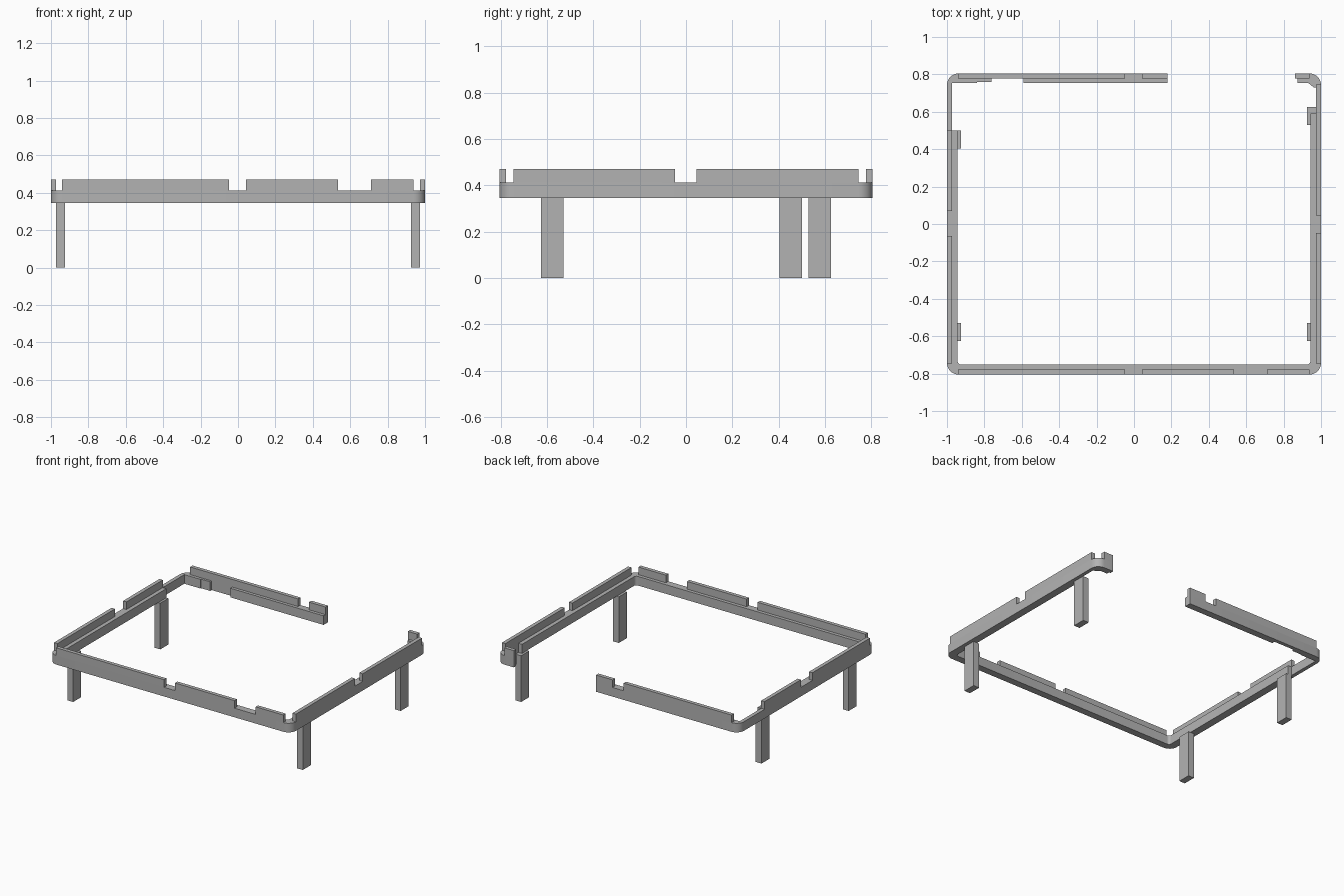
import bpy
import bmesh
from math import sin, cos, radians

cube = bpy.data.objects.get("Cube")
if cube:
    bpy.data.objects.remove(cube, do_unlink=True)

# Single grey material
grey = bpy.data.materials.new("plain grey")
grey.use_nodes = True
colour = (0.45, 0.45, 0.45, 1)
grey.diffuse_color = colour
grey.node_tree.nodes["Principled BSDF"].inputs["Base Color"].default_value = colour

X, Y = 1.0, 0.805            # outer half sizes
INX, INY = 0.943, 0.752      # inner half sizes
THIN = 0.028                 # thickness of lip and thin walls
BOTTOM, LEDGE, TOP = 0.345, 0.413, 0.47


def extrude(name, outline, z0, z1):
    """Solid prism from a closed outline."""
    bm = bmesh.new()
    face = bm.faces.new([bm.verts.new((x, y, z0)) for x, y in outline])
    result = bmesh.ops.extrude_face_region(bm, geom=[face])
    verts = [v for v in result["geom"] if isinstance(v, bmesh.types.BMVert)]
    bmesh.ops.translate(bm, verts=verts, vec=(0, 0, z1 - z0))
    bmesh.ops.recalc_face_normals(bm, faces=bm.faces)
    mesh = bpy.data.meshes.new(name)
    bm.to_mesh(mesh)
    bm.free()
    mesh.materials.append(grey)
    obj = bpy.data.objects.new(name, mesh)
    bpy.context.collection.objects.link(obj)
    return obj


def box(name, x0, x1, y0, y1, z0, z1):
    return extrude(name, [(x0, y0), (x1, y0), (x1, y1), (x0, y1)], z0, z1)


def corner(sx, sy, hx, hy, r, start, sweep=90, n=8):
    """Rounded corner of a rectangle in the quadrant (sx, sy)."""
    cx, cy = sx * (hx - r), sy * (hy - r)
    angles = [radians(start + sweep * i / n) for i in range(n + 1)]
    return [(cx + r * cos(a), cy + r * sin(a)) for a in angles]


# Open rim: outer edge runs round from the back gap, inner edge returns
outer = [(0.18, Y)]
for sx, sy, start in ((-1, 1, 90), (-1, -1, 180), (1, -1, 270), (1, 1, 0)):
    outer += corner(sx, sy, X, Y, 0.062, start)
outer.append((0.86, Y))

end_hook = [(0.86, Y - THIN), (0.873, Y - THIN), (0.873, 0.755), (0.93, 0.755),
            (0.962, 0.73), (X - THIN, 0.73), (X - THIN, 0.59), (INX, 0.59)]
front_inside = (corner(1, -1, INX, INY, 0.02, 0, -90)
                + corner(-1, -1, INX, INY, 0.02, 270, -90))
back_inside = [(-INX, 0.5), (THIN - X, 0.5), (THIN - X, 0.754), (-0.84, 0.754),
               (-0.84, 0.76), (-0.762, 0.76), (-0.762, Y - THIN),
               (-0.59, Y - THIN), (-0.59, 0.754), (0.18, 0.754)]
rim = extrude("rim", outer + end_hook + front_inside + back_inside, BOTTOM, LEDGE)
bpy.ops.object.select_all(action="DESELECT")
rim.select_set(True)
bpy.context.view_layer.objects.active = rim
bpy.ops.object.shade_smooth_by_angle(angle=radians(30))

# Raised lip sections along the outer edge
for i, (a, b) in enumerate(((-0.94, -0.048), (0.043, 0.535), (0.71, 0.938))):
    box(f"front_lip_{i + 1}", a, b, -Y, THIN - Y, LEDGE, TOP)
for i, (a, b) in enumerate(((-0.94, -0.048), (0.043, 0.18), (0.86, 0.938))):
    box(f"back_lip_{i + 1}", a, b, Y - THIN, Y, LEDGE, TOP)
for i, (a, b) in enumerate(((-0.745, -0.047), (0.045, 0.745))):
    box(f"left_lip_{i + 1}", X - THIN, X, a, b, LEDGE, TOP)
for i, (a, b) in enumerate(((-0.745, -0.065), (0.07, 0.5))):
    box(f"right_lip_{i + 1}", -X, THIN - X, a, b, LEDGE, TOP)

# Legs
for name, side, y in (("front_left_leg", 1, -0.577), ("front_right_leg", -1, -0.577),
                      ("back_left_leg", 1, 0.577), ("back_right_leg", -1, 0.452)):
    x = side * 0.95
    box(name, x - 0.024, x + 0.024, y - 0.048, y + 0.048, 0, BOTTOM)
